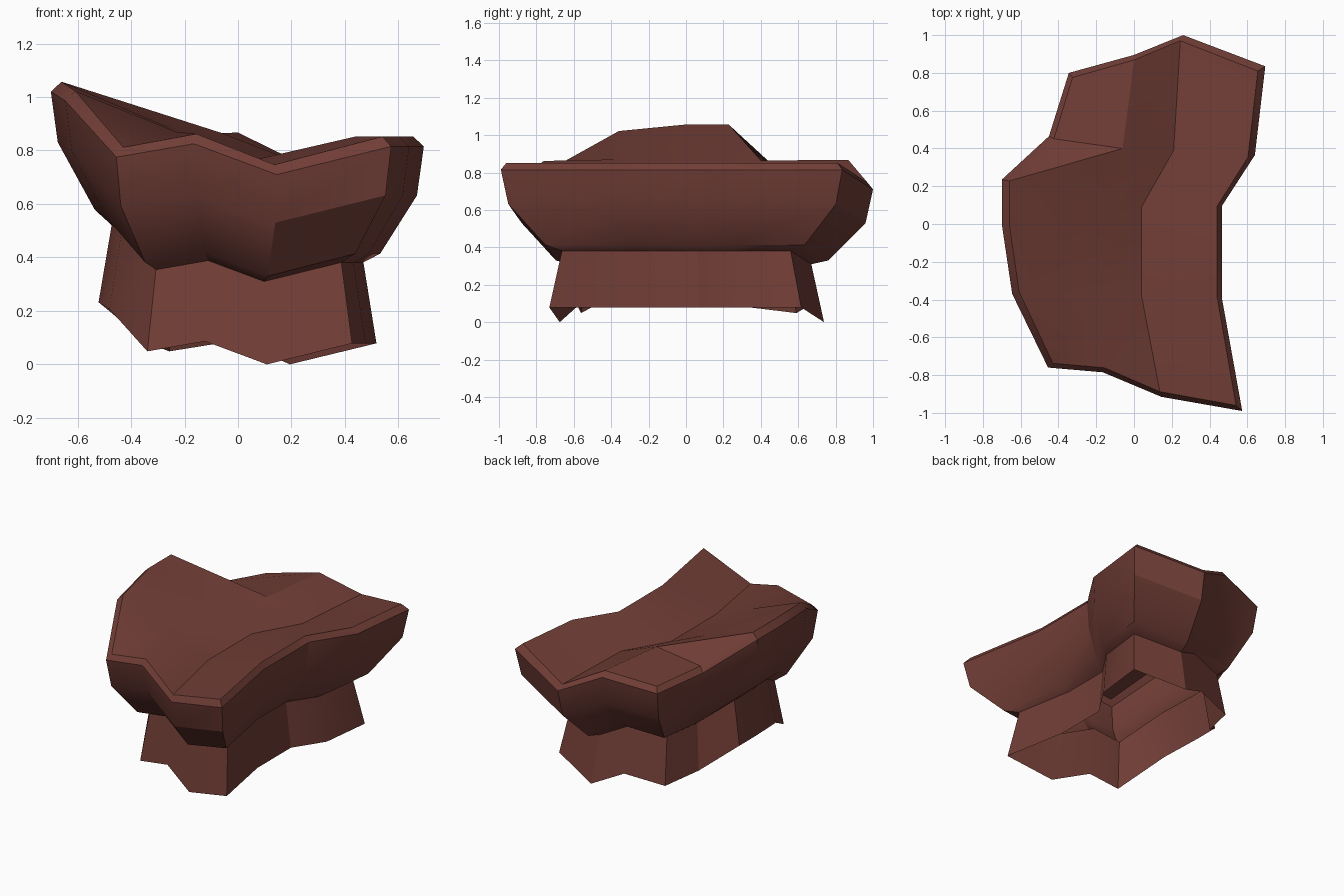
import bpy
import bmesh
from math import radians

cube = bpy.data.objects.get("Cube")
if cube:
    bpy.data.objects.remove(cube, do_unlink=True)

# Reddish brown rock
rock = bpy.data.materials.new("red_brown_rock")
rock.use_nodes = True
colour = (0.165, 0.047, 0.037, 1)
rock.diffuse_color = colour
rock.node_tree.nodes["Principled BSDF"].inputs["Base Color"].default_value = colour

# Outer rim, anticlockwise from the front right corner
RIM = {
    "A": (-.455, -.76, .775), "B": (-.165, -.785, .825), "C": (.145, -.915, .71),
    "D": (.573, -.99, .815), "E": (.465, -.39, .815), "F": (.465, .095, .815),
    "G": (.64, .365, .815), "H": (.695, .835, .815), "I": (.26, 1, .71),
    "J": (0, .895, .83), "K": (-.345, .8, .775), "L": (-.45, .465, .815),
    "M": (-.7, .235, 1.02), "N": (-.7, 0, 1.02), "O": (-.645, -.37, .985),
}
LOW = .71  # lowest rim height


def ring(bm, sx, sy, base, sz):
    """Copy of the rim, scaled in plan and in relief."""
    return {k: bm.verts.new((x * sx, y * sy, base + (z - LOW) * sz))
            for k, (x, y, z) in RIM.items()}


def bridge(bm, low, high):
    keys = list(RIM)
    for a, b in zip(keys, keys[1:] + keys[:1]):
        bm.faces.new((low[a], low[b], high[b], high[a]))


def finish(bm, name):
    mesh = bpy.data.meshes.new(name)
    bm.to_mesh(mesh)
    bm.free()
    mesh.materials.append(rock)
    obj = bpy.data.objects.new(name, mesh)
    bpy.context.scene.collection.objects.link(obj)
    bpy.ops.object.select_all(action="DESELECT")
    obj.select_set(True)
    bpy.context.view_layer.objects.active = obj
    bpy.ops.object.shade_smooth_by_angle(angle=radians(30))


# Overhanging cap: flange, belly, wall, chamfered rim
bm = bmesh.new()
rings = [ring(bm, *r) for r in (
    (.675, .67, .31, .68), (.765, .76, .33, .8),
    (.963, .96, .53, .97), (1, 1, LOW, 1), (.943, .97, LOW + .037, 1))]
for low, high in zip(rings, rings[1:]):
    bridge(bm, low, high)

# Sloping top with a ridge (r) and a valley (v)
top = rings[-1]
for k, co in {"r": (-.23, -.38, .87), "s": (-.22, .09, .87), "t": (-.06, .4, .865),
              "u": (.04, -.38, .76), "v": (.04, .09, .76), "w": (.21, .39, .76)}.items():
    top[k] = bm.verts.new(co)
for face in ("ABrO BCur CDEu EFvu ruvs Ors OsN NsM Mst MtL "
             "svwt vFGw wGHI twIJ LtJK").split():
    bm.faces.new([top[k] for k in face])
finish(bm, "rock_cap")

# Flared pedestal, open underneath
bm = bmesh.new()
bridge(bm, ring(bm, .745, .738, 0, .75), ring(bm, .675, .67, .31, .68))
finish(bm, "rock_pedestal")
